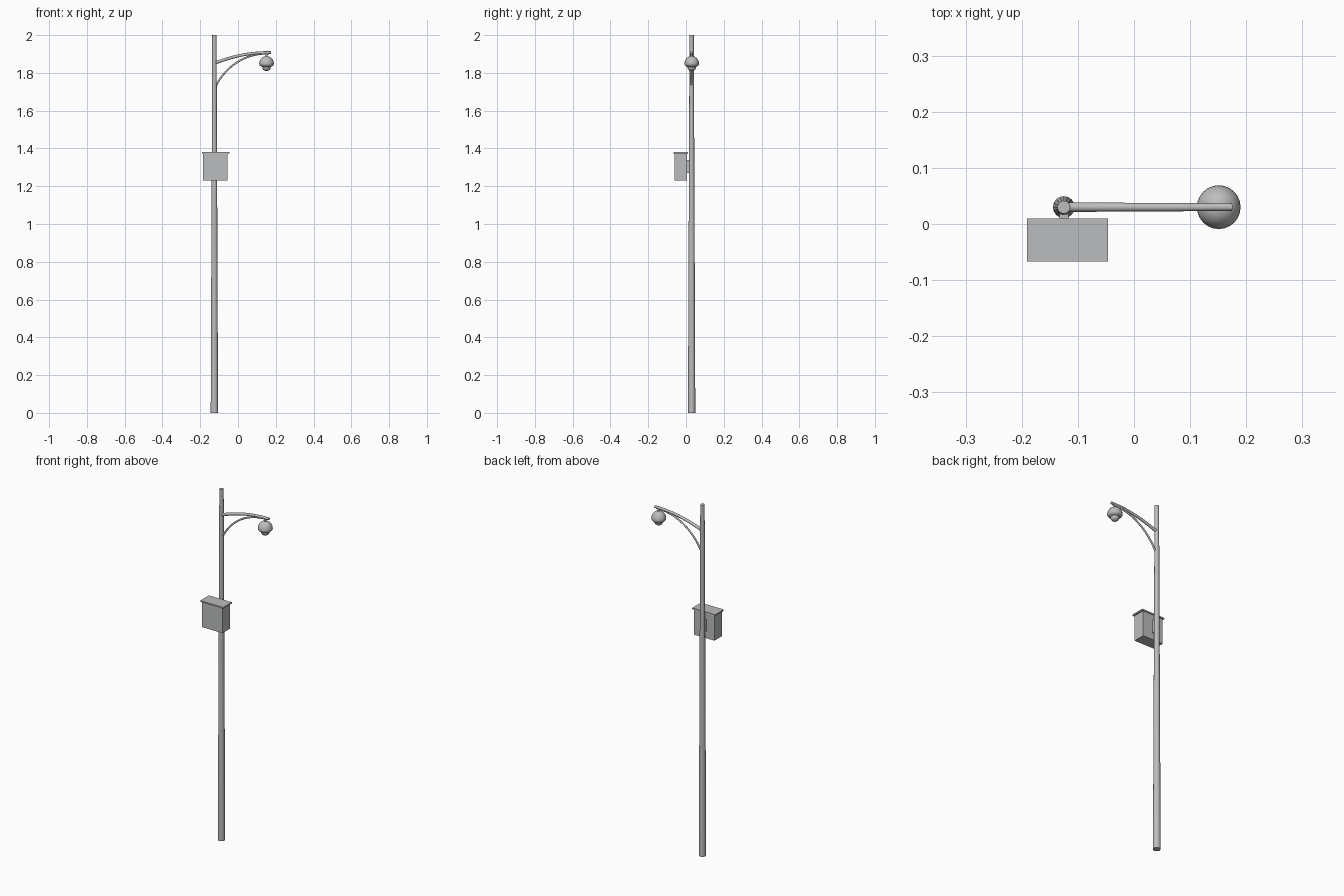
import bpy, math
from mathutils import Vector

if "Cube" in bpy.data.objects:
    bpy.data.objects.remove(bpy.data.objects["Cube"])

grey = bpy.data.materials.new("galvanised grey")
grey.diffuse_color = (0.5, 0.505, 0.51, 1)
grey.use_nodes = True
grey.node_tree.nodes["Principled BSDF"].inputs["Base Color"].default_value = grey.diffuse_color

PX, PY = -0.125, 0.03      # pole axis
LX = 0.151                 # lamp axis


def make(name, verts, faces, smooth=True):
    me = bpy.data.meshes.new(name)
    me.from_pydata(verts, [], faces)
    me.materials.append(grey)
    ob = bpy.data.objects.new(name, me)
    bpy.context.collection.objects.link(ob)
    if smooth:
        bpy.ops.object.select_all(action='DESELECT')
        ob.select_set(True)
        bpy.context.view_layer.objects.active = ob
        bpy.ops.object.shade_smooth_by_angle(angle=math.radians(40))
    return ob


def loft(name, rings):
    """Skin equal-sized rings and cap both ends."""
    n = len(rings[0])
    verts = [v for r in rings for v in r]
    faces = [(k * n + i, k * n + (i + 1) % n, (k + 1) * n + (i + 1) % n, (k + 1) * n + i)
             for k in range(len(rings) - 1) for i in range(n)]
    faces.append(tuple(reversed(range(n))))
    faces.append(tuple(range((len(rings) - 1) * n, len(rings) * n)))
    return make(name, verts, faces)


def ring(c, u, v, r, n):
    return [c + (u * math.cos(a) + v * math.sin(a)) * r
            for a in (2 * math.pi * i / n for i in range(n))]


def lathe(name, x, y, profile, n):
    X, Y = Vector((1, 0, 0)), Vector((0, 1, 0))
    return loft(name, [ring(Vector((x, y, z)), X, Y, r, n) for r, z in profile])


def tube(name, p, r0, r1, steps=14, n=12):
    """Tapered tube along a cubic curve in the xz plane."""
    p = [Vector((x, PY, z)) for x, z in p]
    Y = Vector((0, 1, 0))
    rings = []
    for k in range(steps + 1):
        t = k / steps
        s = 1 - t
        c = p[0] * s**3 + p[1] * 3 * s * s * t + p[2] * 3 * s * t * t + p[3] * t**3
        d = ((p[1] - p[0]) * s * s + (p[2] - p[1]) * 2 * s * t + (p[3] - p[2]) * t * t).normalized()
        rings.append(ring(c, Y, Y.cross(-d), r0 + (r1 - r0) * t, n))
    return loft(name, rings)


def box(name, lo, hi):
    verts = [(x, y, z) for z in (lo[2], hi[2]) for x, y in
             ((lo[0], lo[1]), (hi[0], lo[1]), (hi[0], hi[1]), (lo[0], hi[1]))]
    faces = [(3, 2, 1, 0), (4, 5, 6, 7)] + [(i, (i + 1) % 4, (i + 1) % 4 + 4, i + 4) for i in range(4)]
    return make(name, verts, faces, False)


# Tapered pole
lathe("pole", PX, PY, [(0.0195, 0), (0.0115, 2.0)], 16)

# Curved arm and its brace
tube("arm", [(-0.122, 1.852), (-0.03, 1.888), (0.07, 1.91), (0.175, 1.908)], 0.0085, 0.0068)
tube("arm_brace", [(-0.122, 1.722), (-0.07, 1.83), (0.03, 1.904), (0.165, 1.903)], 0.005, 0.005)

# Hanging dome unit: stem, housing and lower dome
lathe("hanger", LX, PY, [(0.006, 1.884), (0.006, 1.906)], 12)
lathe("dome_housing", LX, PY,
      [(0.024, 1.832), (0.032, 1.836), (0.0375, 1.842), (0.039, 1.849), (0.0375, 1.859),
       (0.033, 1.870), (0.026, 1.879), (0.016, 1.886), (0.005, 1.889)], 24)
lathe("lower_dome", LX, PY,
      [(0.003, 1.810), (0.011, 1.812), (0.018, 1.817), (0.022, 1.825), (0.023, 1.835)], 24)

# Equipment cabinet, lid and mounting bracket
box("cabinet", (-0.184, -0.061, 1.23), (-0.055, 0.006, 1.374))
box("cabinet_lid", (-0.191, -0.067, 1.374), (-0.046, 0.010, 1.382))
box("cabinet_bracket", (-0.133, 0.005, 1.27), (-0.117, 0.02, 1.34))
